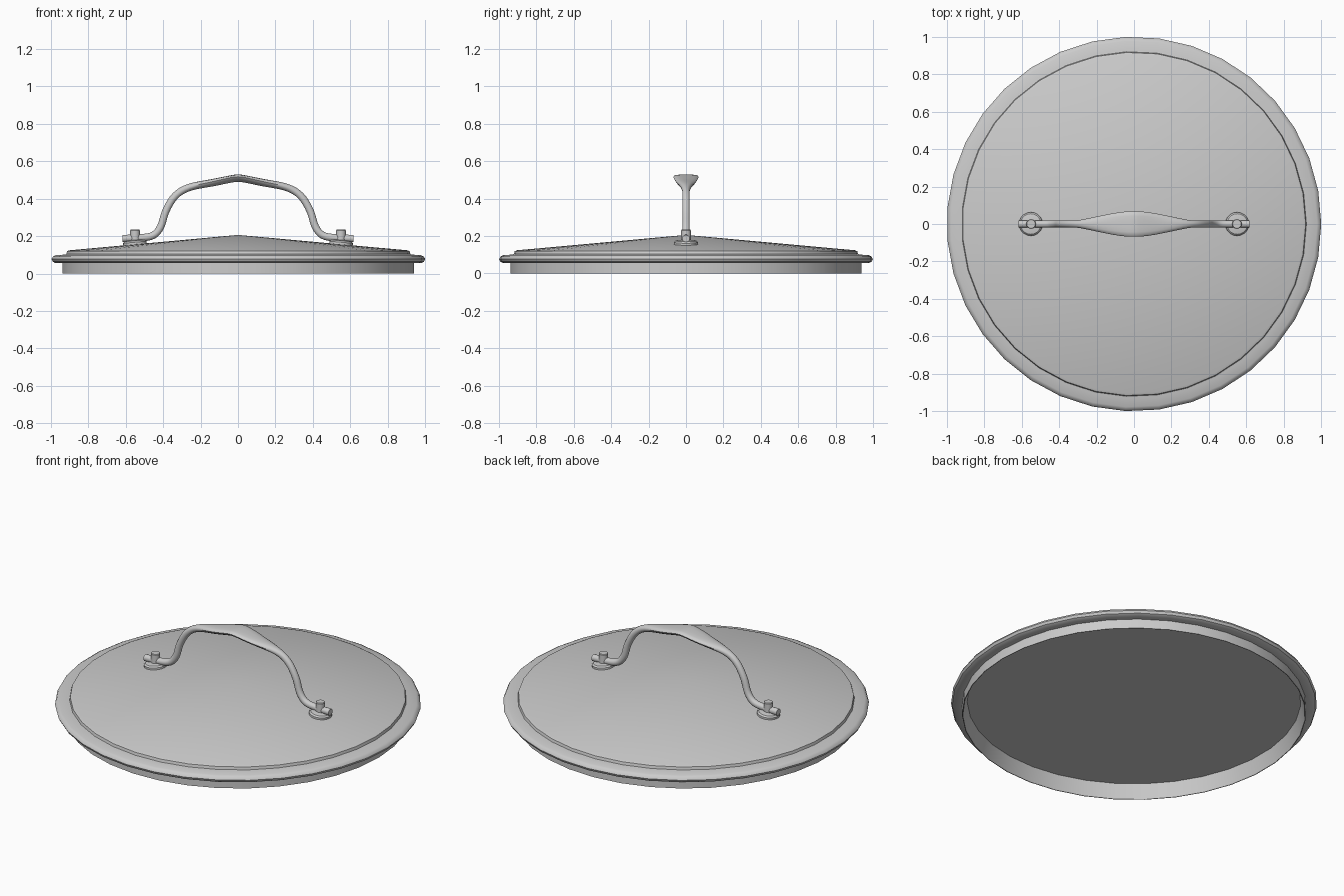
import bpy, bmesh, math
from mathutils import Vector, Matrix

if "Cube" in bpy.data.objects:
    bpy.data.objects.remove(bpy.data.objects["Cube"])


def finish(name, bm, angle=35):
    bmesh.ops.remove_doubles(bm, verts=bm.verts, dist=1e-5)
    bmesh.ops.recalc_face_normals(bm, faces=bm.faces)
    me = bpy.data.meshes.new(name)
    bm.to_mesh(me)
    bm.free()
    ob = bpy.data.objects.new(name, me)
    bpy.context.collection.objects.link(ob)
    bpy.ops.object.select_all(action='DESELECT')
    bpy.context.view_layer.objects.active = ob
    ob.select_set(True)
    bpy.ops.object.shade_smooth_by_angle(angle=math.radians(angle))
    return ob


def lathe(name, profile, sides, matrix=Matrix()):
    bm = bmesh.new()
    vs = [bm.verts.new((r, 0, z)) for r, z in profile]
    es = [bm.edges.new(p) for p in zip(vs, vs[1:])]
    bmesh.ops.spin(bm, geom=vs + es, cent=(0, 0, 0), axis=(0, 0, 1),
                   angle=math.tau, steps=sides, use_merge=False)
    bm.transform(matrix)
    return finish(name, bm)


def catmull(pts, steps):
    pts = [Vector(p) for p in pts]
    pts = [2 * pts[0] - pts[1]] + pts + [2 * pts[-1] - pts[-2]]
    out = []
    for a, b, c, d in zip(pts, pts[1:], pts[2:], pts[3:]):
        for i in range(steps):
            t = i / steps
            out.append(0.5 * (2 * b + (c - a) * t + (2*a - 5*b + 4*c - d) * t**2
                              + (3*b - a - 3*c + d) * t**3))
    return out + [pts[-2]]


# Lid: shallow cone, stepped edge, rolled rim, skirt and flat recessed underside
lathe("lid", [(0, 0.085), (0.912, 0.085), (0.936, 0), (0.94, 0), (0.94, 0.056),
              (0.978, 0.055), (0.993, 0.063), (1.0, 0.077), (0.993, 0.09),
              (0.978, 0.098), (0.93, 0.101), (0.921, 0.103), (0.917, 0.119),
              (0.905, 0.124), (0, 0.206)], 35)

# Handle: round bar that flattens into a wide grip at the middle
half = catmull([(-0.617, 0.187), (-0.53, 0.19), (-0.455, 0.203), (-0.413, 0.25),
                (-0.385, 0.335), (-0.335, 0.415), (-0.26, 0.46),
                (-0.13, 0.486), (-0.03, 0.506), (0, 0.509)], 4)
path = half + [Vector((-p.x, p.y)) for p in half[-2::-1]]
bm = bmesh.new()
rings = []
for i, p in enumerate(path):
    t = (path[min(i + 1, len(path) - 1)] - path[max(i - 1, 0)]).normalized()
    f = max(0, 1 - abs(p.x) / 0.3)
    f = f * (2 - f) * 0.5 + f * f * (3 - 2 * f) * 0.5
    width, lift = 0.02 + 0.048 * f, 0.008 * f
    ring = []
    for k in range(14):
        a = math.tau * k / 14
        n = 0.02 * math.sin(a) + lift * math.cos(a) ** 2
        ring.append(bm.verts.new((p.x - t.y * n, width * math.cos(a), p.y + t.x * n)))
    rings.append(ring)
for r, s in zip(rings, rings[1:]):
    for k in range(14):
        bm.faces.new((r[k], r[k - 1], s[k - 1], s[k]))
bm.faces.new(rings[0])
bm.faces.new(rings[-1])
finish("handle", bm, 40)

# Mounts: tilted washer on the cone and an upright rivet through the bar
for side, label in ((-1, "left"), (1, "right")):
    place = Matrix.Translation((side * 0.55, 0, 0.155))
    tilt = Matrix.Rotation(side * math.radians(5.2), 4, 'Y')
    lathe(label + "_washer", [(0, -0.006), (0.063, -0.006), (0.063, 0.012),
                              (0.055, 0.02), (0.032, 0.024), (0, 0.024)], 20, place @ tilt)
    lathe(label + "_rivet", [(0, 0), (0.026, 0), (0.026, 0.075), (0.023, 0.079),
                             (0, 0.079)], 16, place)
